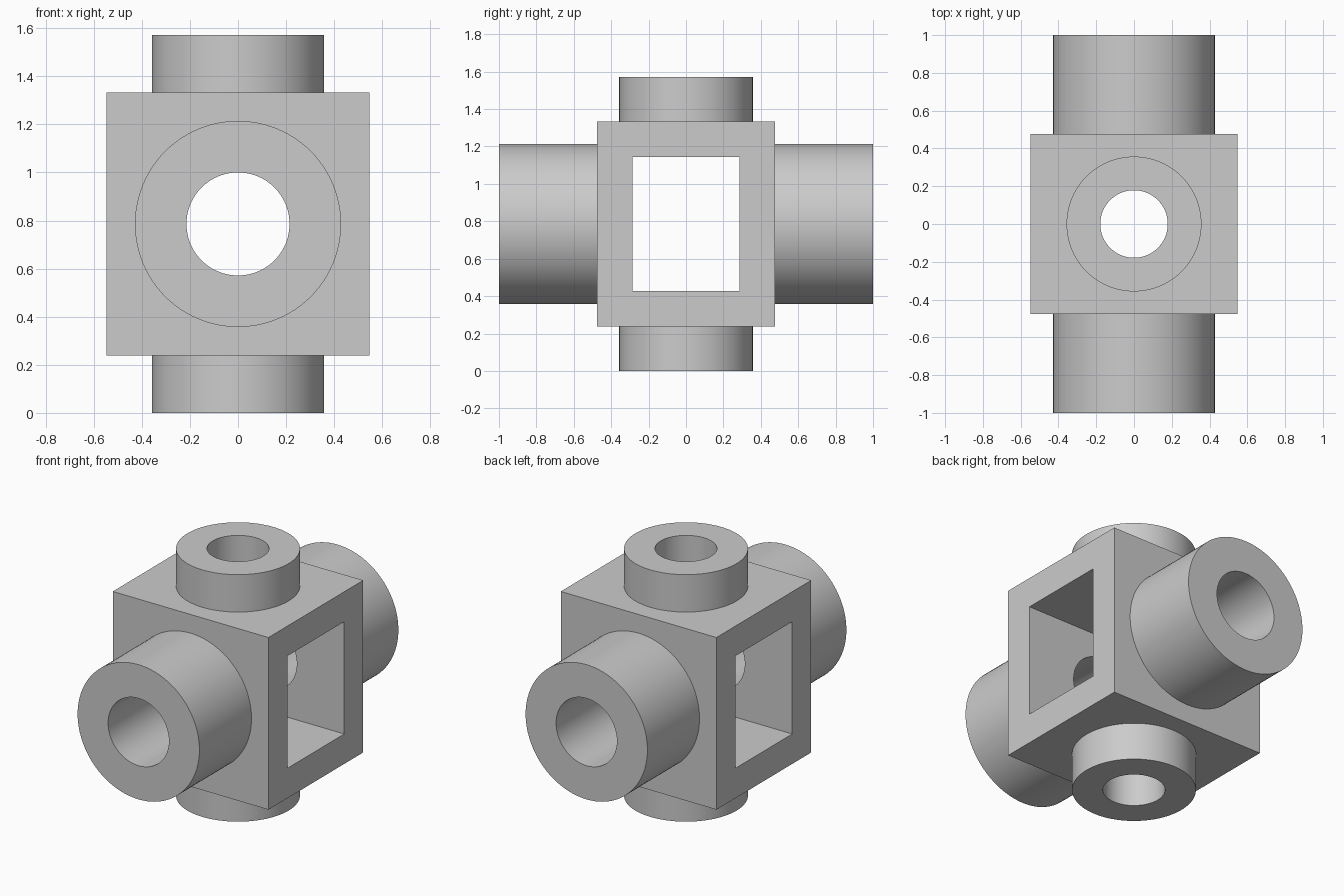
import bpy
from math import pi, radians

U = 1 / 42                # one design unit
CENTRE = 33 * U           # height of the block's middle

if "Cube" in bpy.data.objects:
    bpy.data.objects.remove(bpy.data.objects["Cube"], do_unlink=True)

grey = bpy.data.materials.new("plain grey")
grey.use_nodes = True
grey.diffuse_color = (0.6, 0.6, 0.6, 1)
grey.node_tree.nodes["Principled BSDF"].inputs["Base Color"].default_value = (0.6, 0.6, 0.6, 1)


def box(name, x, y, z):
    """Box about the centre, given its half sizes in design units."""
    bpy.ops.mesh.primitive_cube_add(size=2, location=(0, 0, CENTRE))
    ob = bpy.context.object
    ob.name = name
    ob.scale = (x * U, y * U, z * U)
    bpy.ops.object.transform_apply(location=False, rotation=False, scale=True)
    ob.data.materials.append(grey)
    return ob


def rod(name, radius, half_length, tilt=0):
    """Cylinder through the centre, upright unless tilted about x."""
    bpy.ops.mesh.primitive_cylinder_add(
        vertices=96, radius=radius * U, depth=2 * half_length * U,
        location=(0, 0, CENTRE), rotation=(tilt, 0, 0))
    ob = bpy.context.object
    ob.name = name
    ob.data.materials.append(grey)
    return ob


def combine(target, tool, operation):
    tool.hide_render = True
    bpy.context.view_layer.objects.active = target
    mod = target.modifiers.new(tool.name, 'BOOLEAN')
    mod.operation = operation
    mod.solver = 'EXACT'
    mod.object = tool
    bpy.ops.object.modifier_apply(modifier=mod.name)
    bpy.data.objects.remove(tool, do_unlink=True)


# Central block with upright and lengthwise pipe stubs
body = box("pipe_junction_block", 23, 20, 23)
combine(body, rod("upright_stubs", 15, 33), 'UNION')
combine(body, rod("lengthwise_stubs", 18, 42, pi / 2), 'UNION')

# Rectangular window across the block, then the two round bores
combine(body, box("window_cutter", 30, 12, 15), 'DIFFERENCE')
combine(body, rod("upright_bore", 7.5, 40), 'DIFFERENCE')
combine(body, rod("lengthwise_bore", 9, 50, pi / 2), 'DIFFERENCE')

# Smooth the round walls, keep the corners sharp
bpy.ops.object.select_all(action='DESELECT')
body.select_set(True)
bpy.context.view_layer.objects.active = body
bpy.ops.object.shade_smooth_by_angle(angle=radians(30))
